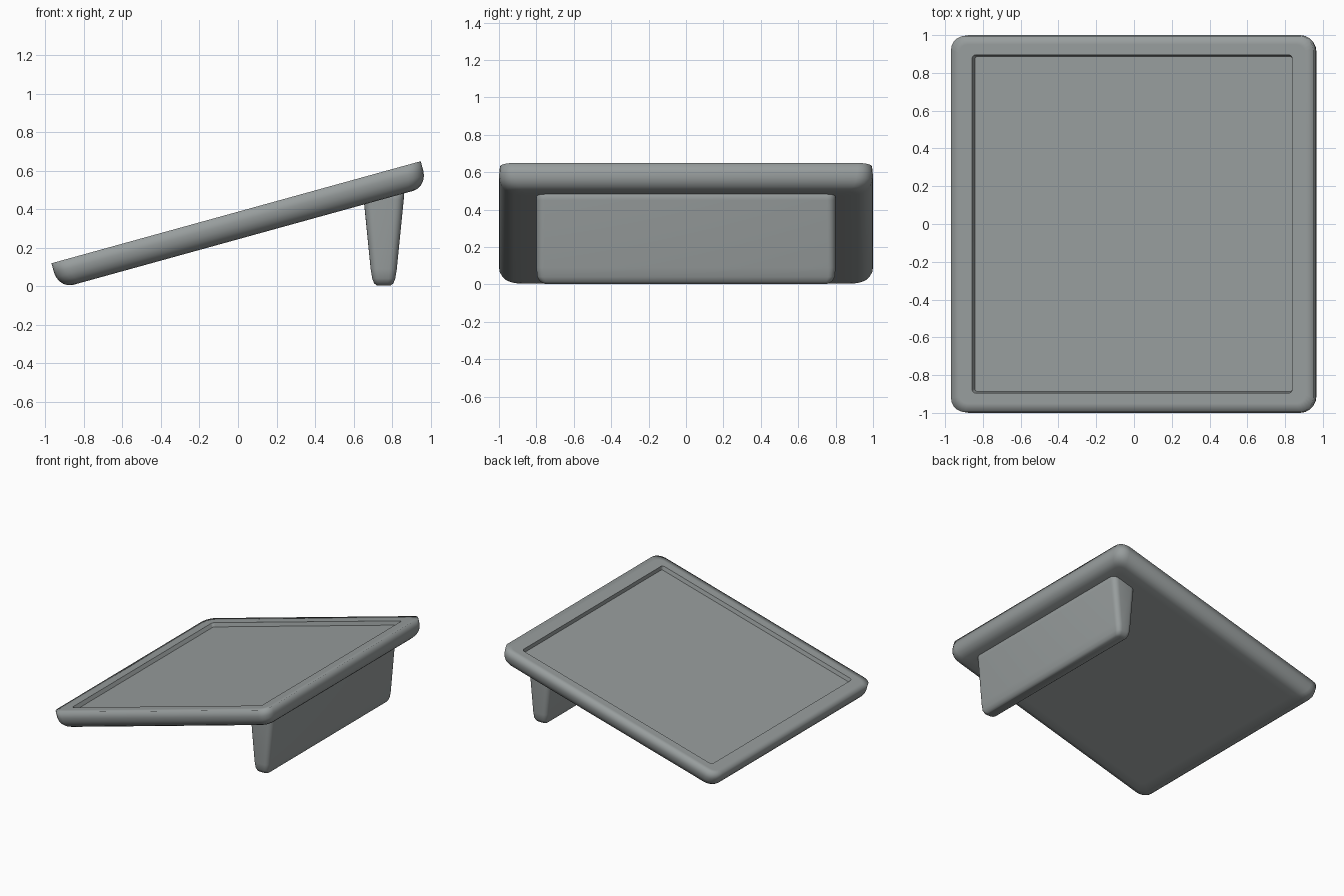
import bpy, bmesh, math
from mathutils import Matrix, Vector

cube = bpy.data.objects.get("Cube")
if cube:
    bpy.data.objects.remove(cube, do_unlink=True)

grey = bpy.data.materials.new("matte grey")
colour = (0.31, 0.335, 0.335, 1)
grey.diffuse_color = colour
grey.use_nodes = True
shader = grey.node_tree.nodes["Principled BSDF"]
shader.inputs["Base Color"].default_value = colour
shader.inputs["Roughness"].default_value = 0.6


def rounded_rect(hx, hy, radius, steps=5):
    """Counter-clockwise outline of a rectangle with rounded corners."""
    points = []
    for i, (sx, sy) in enumerate(((1, 1), (-1, 1), (-1, -1), (1, -1))):
        for k in range(steps + 1):
            a = math.radians(90 * (i + k / steps))
            points.append((sx * (hx - radius) + radius * math.cos(a),
                           sy * (hy - radius) + radius * math.sin(a)))
    return points


def loft(name, rings, sharp_rings=()):
    """Skin a stack of rounded rectangles (hx, hy, radius, z), capped at both ends."""
    bm = bmesh.new()
    loops = [[bm.verts.new((x, y, z)) for x, y in rounded_rect(hx, hy, r)]
             for hx, hy, r, z in rings]
    n = len(loops[0])
    for low, high in zip(loops, loops[1:]):
        for i in range(n):
            j = (i + 1) % n
            bm.faces.new((low[i], low[j], high[j], high[i]))
    bm.faces.new(loops[0][::-1])
    bm.faces.new(loops[-1])
    for face in bm.faces:
        face.smooth = True
    for s in sharp_rings:
        for i in range(n):
            bm.edges.get((loops[s][i], loops[s][(i + 1) % n])).smooth = False
    mesh = bpy.data.meshes.new(name)
    bm.to_mesh(mesh)
    bm.free()
    mesh.materials.append(grey)
    obj = bpy.data.objects.new(name, mesh)
    bpy.context.collection.objects.link(obj)
    return obj


# Tray: flat underside, rounded belly, rim, then a shallow recessed panel
tray_rings = [(0.85, 0.85, 0.03, -0.138)]
for k in range(6):
    a = math.radians(90 * k / 5)
    inset = 0.08 * (1 - math.sin(a))
    tray_rings.append((0.995 - inset, 1 - inset, 0.085 - 0.4 * inset,
                       -0.05 - 0.088 * math.cos(a)))
tray_rings += [
    (0.995, 0.995, 0.075, 0),
    (0.95, 0.95, 0.045, 0),
    (0.879, 0.896, 0.02, 0),
    (0.871, 0.888, 0.015, -0.03),
]
last = len(tray_rings) - 1
tray = loft("tilted_tray", tray_rings, (last - 1, last))
tray.matrix_world = (Matrix.Translation(Vector((-0.01, 0, 0.384)))
                     @ Matrix.Rotation(math.radians(-15.45), 4, 'Y'))

# Support: tapered foot with a rounded bottom, running up into the tray
support = loft("support_leg", [
    (0.035, 0.755, 0.02, 0.003),
    (0.05, 0.78, 0.03, 0.015),
    (0.06, 0.795, 0.035, 0.04),
    (0.068, 0.80, 0.04, 0.09),
    (0.104, 0.80, 0.045, 0.45),
    (0.108, 0.80, 0.045, 0.515),
])
support.location.x = 0.757
